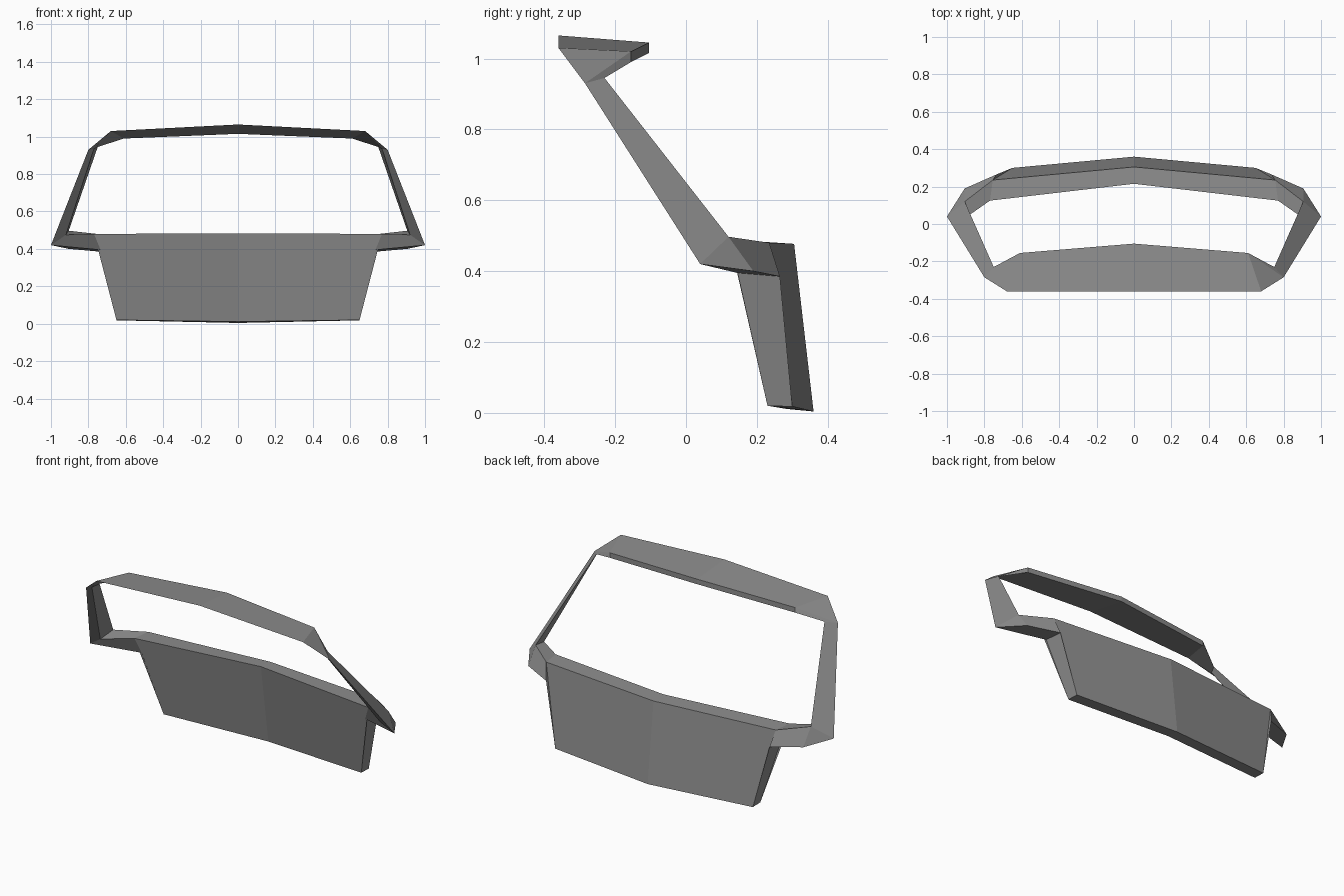
import bpy
import bmesh

cube = bpy.data.objects.get("Cube")
if cube:
    bpy.data.objects.remove(cube, do_unlink=True)

# Single grey paint
paint = bpy.data.materials.new("grey_paint")
paint.use_nodes = True
colour = (0.27, 0.27, 0.27, 1)
paint.diffuse_color = colour
paint.node_tree.nodes["Principled BSDF"].inputs["Base Color"].default_value = colour

# Corner points of the left half
points = {
    # roof spoiler: front edge, rear top edge, rear lower edge
    "front_mid": (0, -.36, 1.065), "front_end": (.68, -.36, 1.03),
    "rear_mid": (0, -.105, 1.045), "rear_end": (.61, -.155, 1.02),
    "lip_mid": (0, -.105, 1.015), "lip_end": (.61, -.155, .99),
    # window post: top and bottom triangular sections
    "top_outer": (.8, -.285, .93), "top_front": (.77, -.273, .935),
    "top_inner": (.75, -.23, .945),
    "low_outer": (1, .04, .42), "low_front": (.92, .02, .475),
    "low_inner": (.905, .12, .497),
    # sill and wing
    "sill_mid": (0, .305, .477), "sill_end": (.755, .235, .48),
    "edge_mid": (0, .215, .483), "edge_end": (.77, .125, .48),
    "wing": (.905, .19, .4),
    "notch_back": (.735, .265, .385), "notch_front": (.735, .145, .395),
    # bottom of the panel
    "base_mid": (0, .36, .004), "base_end": (.65, .3, .018),
    "foot_mid": (0, .285, .011), "foot_end": (.65, .23, .02),
}


def mirrored_part(name, faces):
    """Build the faces on both sides, weld the middle, orient outward."""
    bm = bmesh.new()
    for side in (1, -1):
        verts = {}
        for face in faces:
            for key in face.split():
                if key not in verts:
                    x, y, z = points[key]
                    verts[key] = bm.verts.new((x * side, y, z))
            bm.faces.new([verts[key] for key in face.split()])
    bmesh.ops.remove_doubles(bm, verts=bm.verts[:], dist=0.0001)
    bmesh.ops.recalc_face_normals(bm, faces=bm.faces[:])
    mesh = bpy.data.meshes.new(name)
    bm.to_mesh(mesh)
    bm.free()
    mesh.materials.append(paint)
    obj = bpy.data.objects.new(name, mesh)
    bpy.context.collection.objects.link(obj)
    return obj


# Roof spoiler with folded corners
mirrored_part("roof_spoiler", [
    "front_mid front_end rear_end rear_mid",
    "front_end top_outer rear_end",
    "rear_mid rear_end lip_end lip_mid",
    "rear_end top_outer top_inner lip_end",
    "front_mid lip_mid lip_end front_end",
    "front_end lip_end top_inner top_front",
    "front_end top_front top_outer",
    "top_outer top_front top_inner",
])

# Slanted posts beside the window opening
mirrored_part("window_posts", [
    "top_outer top_front low_front low_outer",
    "top_front top_inner low_inner low_front",
    "top_inner top_outer low_outer low_inner",
    "top_outer top_front top_inner",
    "low_outer low_front low_inner",
])

# Lower door panel with sill and side wings
mirrored_part("lower_panel", [
    "sill_mid sill_end base_end base_mid",
    "sill_end notch_back base_end",
    "low_outer wing low_inner",
    "wing notch_back sill_end low_inner",
    "sill_mid sill_end edge_end edge_mid",
    "sill_end low_inner low_front edge_end",
    "edge_mid edge_end foot_end foot_mid",
    "edge_end notch_front foot_end",
    "edge_end low_front low_outer notch_front",
    "low_outer wing notch_back notch_front",
    "notch_back notch_front foot_end base_end",
    "base_mid base_end foot_end foot_mid",
    "low_outer low_front low_inner",
])
